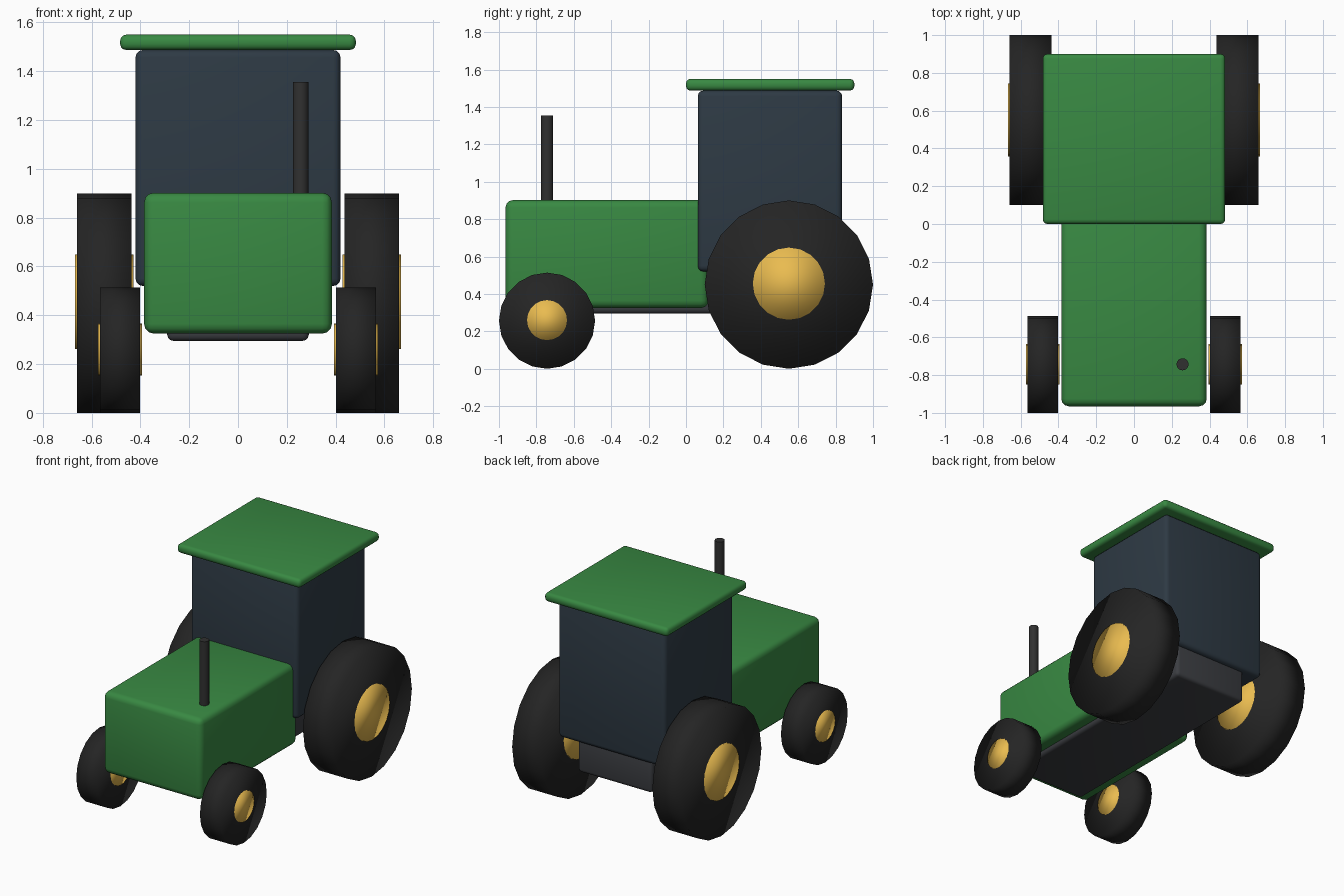
import bpy
import math

if "Cube" in bpy.data.objects:
    bpy.data.objects.remove(bpy.data.objects["Cube"])


def material(name, rgb):
    m = bpy.data.materials.new(name)
    m.diffuse_color = (*rgb, 1)
    m.use_nodes = True
    m.node_tree.nodes["Principled BSDF"].inputs["Base Color"].default_value = m.diffuse_color
    return m


GREEN = material("green paint", (0.04, 0.25, 0.055))
GLASS = material("dark glass", (0.027, 0.042, 0.058))
RUBBER = material("rubber", (0.018, 0.018, 0.018))
YELLOW = material("yellow rim", (0.82, 0.5, 0.08))
METAL = material("dark metal", (0.045, 0.048, 0.055))
PIPE = material("pipe metal", (0.03, 0.03, 0.03))


def box(name, lo, hi, bevel, mat):
    """Rounded box between two corners."""
    mid = [(a + b) / 2 for a, b in zip(lo, hi)]
    bpy.ops.mesh.primitive_cube_add(size=1, location=mid)
    ob = bpy.context.object
    ob.name = name
    ob.scale = [b - a for a, b in zip(lo, hi)]
    bpy.ops.object.transform_apply(location=False, rotation=False, scale=True)
    mod = ob.modifiers.new("rounded edges", "BEVEL")
    mod.width = bevel
    mod.segments = 3
    bpy.ops.object.shade_smooth()
    ob.data.materials.append(mat)
    return ob


def wheel_disc(name, x0, x1, y, z, radius, mat):
    """Cylinder lying along x from x0 to x1."""
    bpy.ops.mesh.primitive_cylinder_add(
        vertices=20, radius=radius, depth=abs(x1 - x0),
        location=((x0 + x1) / 2, y, z), rotation=(0, math.pi / 2, 0))
    ob = bpy.context.object
    ob.name = name
    bpy.ops.object.shade_smooth()
    ob.data.materials.append(mat)


# Body
box("chassis", (-0.29, -0.90, 0.295), (0.29, 0.80, 0.56), 0.025, METAL)
box("hood", (-0.385, -0.965, 0.325), (0.385, 0.12, 0.902), 0.04, GREEN)
box("cab", (-0.42, 0.063, 0.52), (0.42, 0.835, 1.487), 0.03, GLASS)
box("roof", (-0.483, 0.0, 1.487), (0.483, 0.9, 1.55), 0.025, GREEN)

# Exhaust pipe
bpy.ops.mesh.primitive_cylinder_add(vertices=16, radius=0.032, depth=0.535,
                                    location=(0.257, -0.743, 1.0875))
pipe = bpy.context.object
pipe.name = "exhaust_pipe"
bpy.ops.object.shade_smooth_by_angle()
pipe.data.materials.append(PIPE)

# Wheels on both sides
for side, s in (("left", -1), ("right", 1)):
    wheel_disc(f"rear_tire_{side}", s * 0.437, s * 0.66, 0.55, 0.45, 0.45, RUBBER)
    wheel_disc(f"rear_hub_{side}", s * 0.428, s * 0.668, 0.55, 0.455, 0.193, YELLOW)
    wheel_disc(f"front_tire_{side}", s * 0.402, s * 0.565, -0.743, 0.257, 0.257, RUBBER)
    wheel_disc(f"front_hub_{side}", s * 0.394, s * 0.573, -0.743, 0.26, 0.107, YELLOW)
